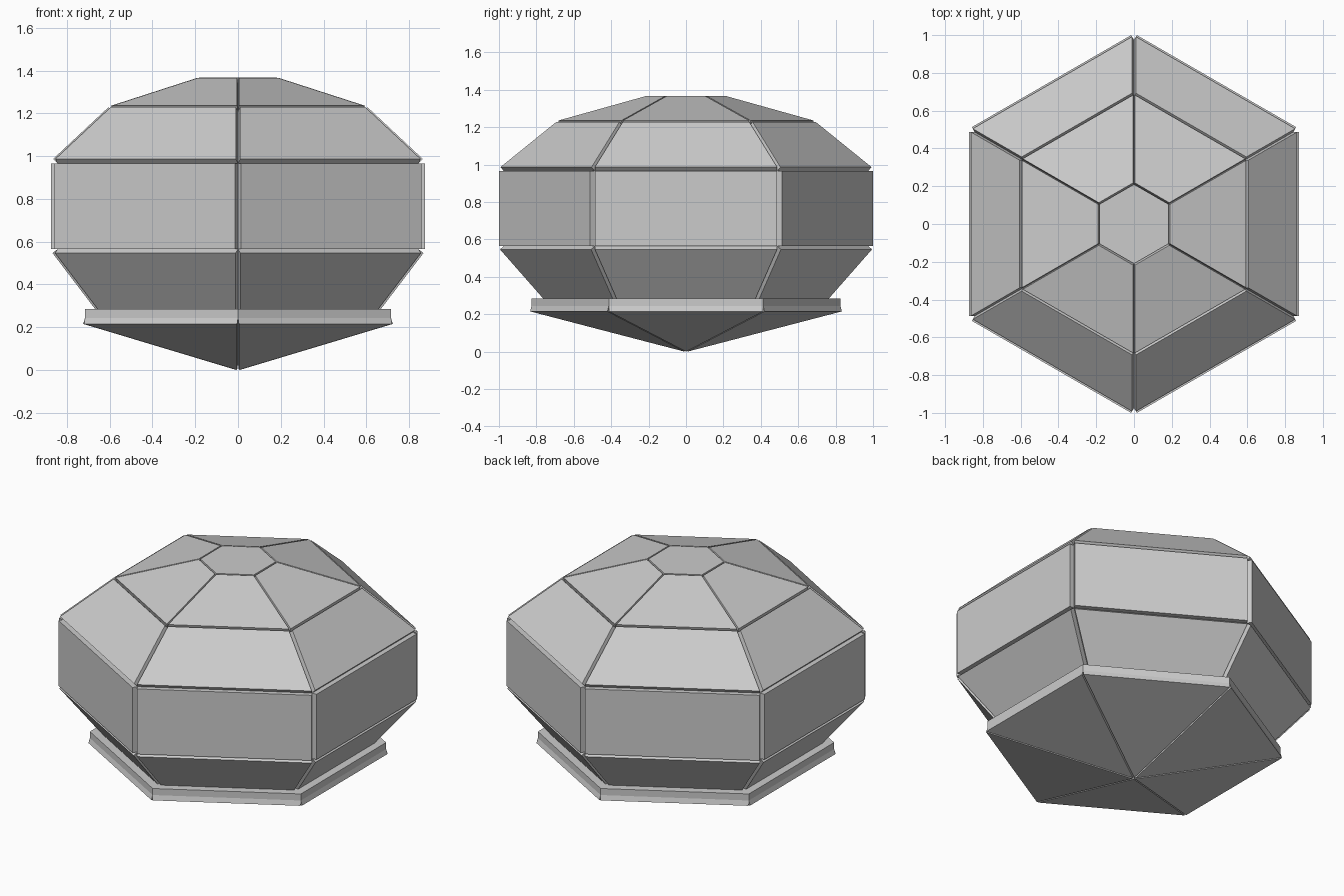
import bpy, bmesh, math

if "Cube" in bpy.data.objects:
    bpy.data.objects.remove(bpy.data.objects["Cube"])

T = 0.03   # panel thickness, raised along each face normal
SIDES = 6


def hex_body(name, profile, raised, cap_top):
    """Stack six-sided rings (radius, z) bottom to top and raise chosen bands as panels."""
    bm = bmesh.new()
    rings = []
    for r, z in profile:
        if r == 0:
            rings.append([bm.verts.new((0, 0, z))] * SIDES)
        else:
            rings.append([bm.verts.new((r * math.cos(a), r * math.sin(a), z))
                          for a in (math.radians(90 + 60 * i) for i in range(SIDES))])
    panels = []
    for k in range(len(rings) - 1):
        lo, hi = rings[k], rings[k + 1]
        for i in range(SIDES):
            j = (i + 1) % SIDES
            loop = list(dict.fromkeys((lo[i], lo[j], hi[j], hi[i])))
            face = bm.faces.new(loop)
            if k in raised:
                panels.append(face)
    top = bm.faces.new(rings[-1])
    if cap_top:
        panels.append(top)
    bm.normal_update()
    # Raise every panel on its own, leaving V grooves between neighbours
    normals = [f.normal.copy() for f in panels]
    for face, n in zip(panels, normals):
        new = bmesh.ops.extrude_discrete_faces(bm, faces=[face])["faces"][0]
        bmesh.ops.translate(bm, verts=list(new.verts), vec=n * T)
    bm.normal_update()
    mesh = bpy.data.meshes.new(name)
    bm.to_mesh(mesh)
    bm.free()
    obj = bpy.data.objects.new(name, mesh)
    bpy.context.collection.objects.link(obj)
    return obj


# Pointed base with a plain rim and raised underside panels
hex_body("pointed_base",
         [(0, 0.0288), (0.826, 0.244), (0.826, 0.284)],
         raised={0}, cap_top=False)

# Domed shell of raised panels with a small hexagonal top
hex_body("panelled_shell",
         [(0.727, 0.284), (0.974, 0.565), (0.974, 0.965),
          (0.675, 1.207), (0.21, 1.337)],
         raised={0, 1, 2, 3}, cap_top=True)
